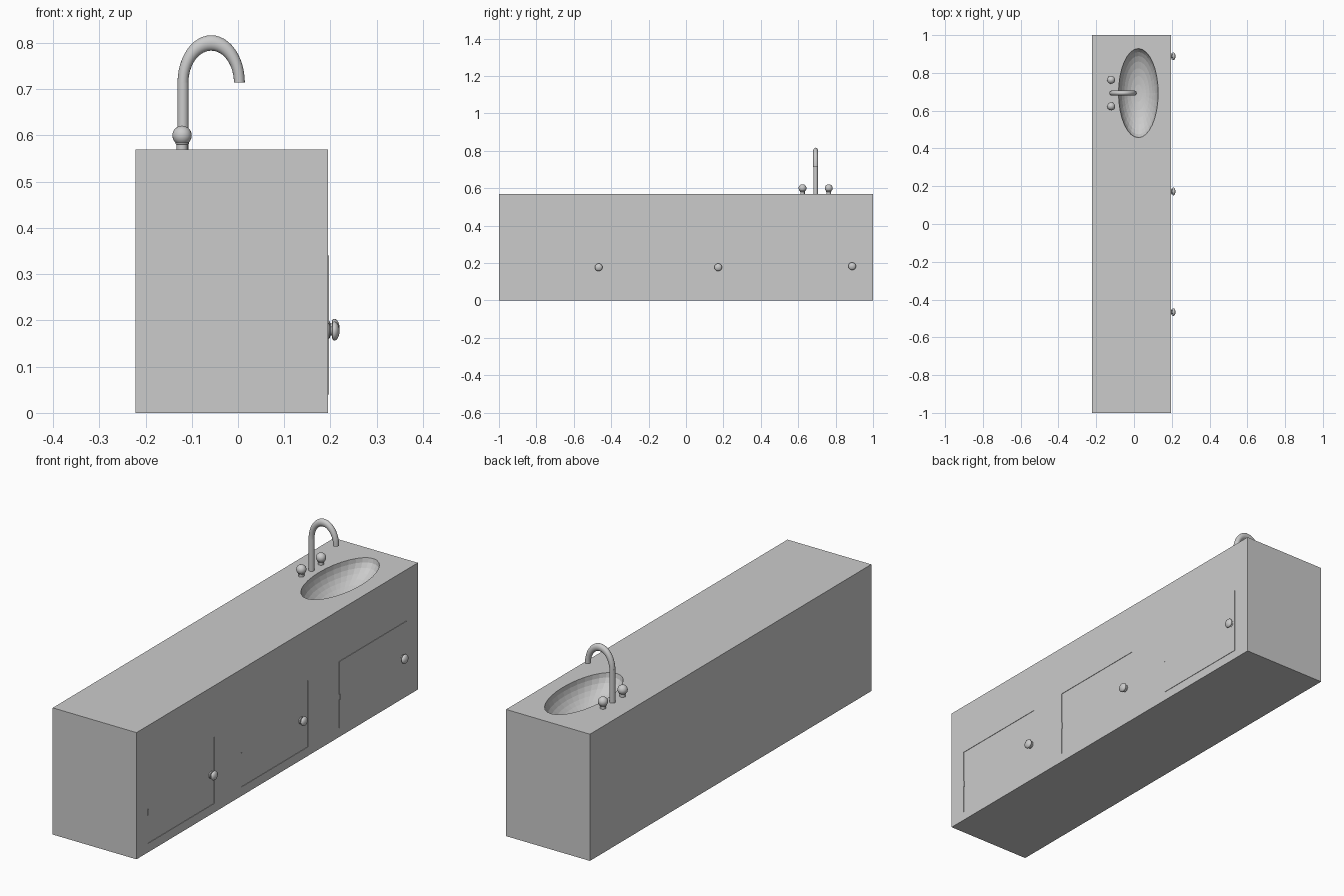
import bpy, bmesh, math
from mathutils import Matrix, Vector

if "Cube" in bpy.data.objects:
    bpy.data.objects.remove(bpy.data.objects["Cube"])

grey = bpy.data.materials.new("plain grey")
grey.diffuse_color = (0.6, 0.6, 0.6, 1)
grey.use_nodes = True
grey.node_tree.nodes["Principled BSDF"].inputs["Base Color"].default_value = grey.diffuse_color


def finish(name, bm, smooth=False):
    bmesh.ops.recalc_face_normals(bm, faces=bm.faces)
    me = bpy.data.meshes.new(name)
    bm.to_mesh(me)
    bm.free()
    me.materials.append(grey)
    ob = bpy.data.objects.new(name, me)
    bpy.context.collection.objects.link(ob)
    if smooth:
        bpy.ops.object.select_all(action='DESELECT')
        ob.select_set(True)
        bpy.context.view_layer.objects.active = ob
        bpy.ops.object.shade_smooth_by_angle(angle=math.radians(40))
    return ob


def box(name, lo, hi):
    bm = bmesh.new()
    lo, hi = Vector(lo), Vector(hi)
    bmesh.ops.create_cube(bm, size=1, matrix=Matrix.Translation((lo + hi) / 2)
                          @ Matrix.Diagonal((*(hi - lo), 1)))
    return finish(name, bm)


def cut(target, cutter):
    cutter.hide_render = True
    cutter.hide_set(True)
    mod = target.modifiers.new(cutter.name, 'BOOLEAN')
    mod.operation = 'DIFFERENCE'
    mod.solver = 'EXACT'
    mod.object = cutter


def loft(name, rings):
    """Skin a list of closed rings and cap both ends."""
    bm = bmesh.new()
    rows = [[bm.verts.new(p) for p in ring] for ring in rings]
    n = len(rows[0])
    for a, b in zip(rows, rows[1:]):
        for i in range(n):
            j = (i + 1) % n
            bm.faces.new((a[i], a[j], b[j], b[i]))
    bm.faces.new(rows[0])
    bm.faces.new(rows[-1])
    return finish(name, bm, True)


def turned(name, profile, matrix, n=20):
    """Turn (radius, height) points about the local z axis."""
    return loft(name, [[matrix @ Vector((r * math.cos(2 * math.pi * i / n),
                                         r * math.sin(2 * math.pi * i / n), h))
                        for i in range(n)] for r, h in profile])


# Cabinet
FRONT = 0.195
TOP = 0.57
cabinet = box("cabinet", (-0.222, -1, 0), (FRONT, 1, TOP))

# Oval basin hollowed into the top
bm = bmesh.new()
bmesh.ops.create_uvsphere(bm, u_segments=32, v_segments=16, radius=1,
                          matrix=Matrix.Translation((0.023, 0.693, TOP))
                          @ Matrix.Diagonal((0.105, 0.236, 0.1, 1)))
cut(cabinet, finish("basin_cutter", bm))

# Two slightly recessed doors, each with a small hinge plate
STEP = 0.002
for k, y in enumerate((-0.92, -0.257)):
    cut(cabinet, box(f"door_recess_cutter_{k}", (FRONT - STEP, y, 0.04),
                     (FRONT + 0.05, y + 0.475, 0.34)))
    box(f"hinge_{k}", (FRONT - 0.01, y, 0.166), (FRONT + STEP / 2, y + 0.005, 0.194))

# One slightly raised door with a hinge notch
door = box("raised_door", (FRONT - 0.005, 0.44, 0.04), (FRONT + STEP, 0.915, 0.34))
cut(door, box("hinge_notch_cutter", (FRONT - 0.02, 0.43, 0.168), (FRONT + 0.02, 0.446, 0.192)))

# Door knobs: short stem with a flattened round head
knob = [(0.016, -0.004), (0.016, 0.003), (0.010, 0.005), (0.010, 0.008), (0.018, 0.009),
        (0.0205, 0.012), (0.0205, 0.015), (0.018, 0.019), (0.012, 0.0225), (0.003, 0.025)]
for k, (y, z) in enumerate(((-0.467, 0.177), (0.172, 0.177), (0.888, 0.183))):
    turned(f"door_knob_{k}", knob, Matrix.Translation((FRONT, y, z))
           @ Matrix.Rotation(math.pi / 2, 4, 'Y'))

# Tap spout: upright pipe running into a tall half-round bend
Y = 0.693
turned("tap_pipe", [(0.012, TOP - 0.005), (0.012, 0.72)], Matrix.Translation((-0.119, Y, 0)))
bend = []
for s in range(25):
    a = math.pi * (1 - s / 24)
    ring = []
    for i in range(16):
        t = 2 * math.pi * i / 16
        r = 0.061 + 0.0118 * math.cos(t)
        ring.append((-0.058 + r * math.cos(a), Y + 0.013 * math.sin(t),
                     0.714 + 1.41 * r * math.sin(a)))
    bend.append(ring)
loft("tap_bend", bend)

# Tap handles: stepped base with a ball on top
ball = [(0.021 * math.sin(a), 0.030 - 0.021 * math.cos(a))
        for a in (math.radians(d) for d in range(30, 180, 12))]
handle = [(0.012, -0.005), (0.012, 0.010), (0.0145, 0.012), (0.0145, 0.0145)] + ball + [(0.001, 0.051)]
for name, y in (("near", 0.623), ("far", 0.763)):
    turned(f"tap_handle_{name}", handle, Matrix.Translation((-0.121, y, TOP)))
